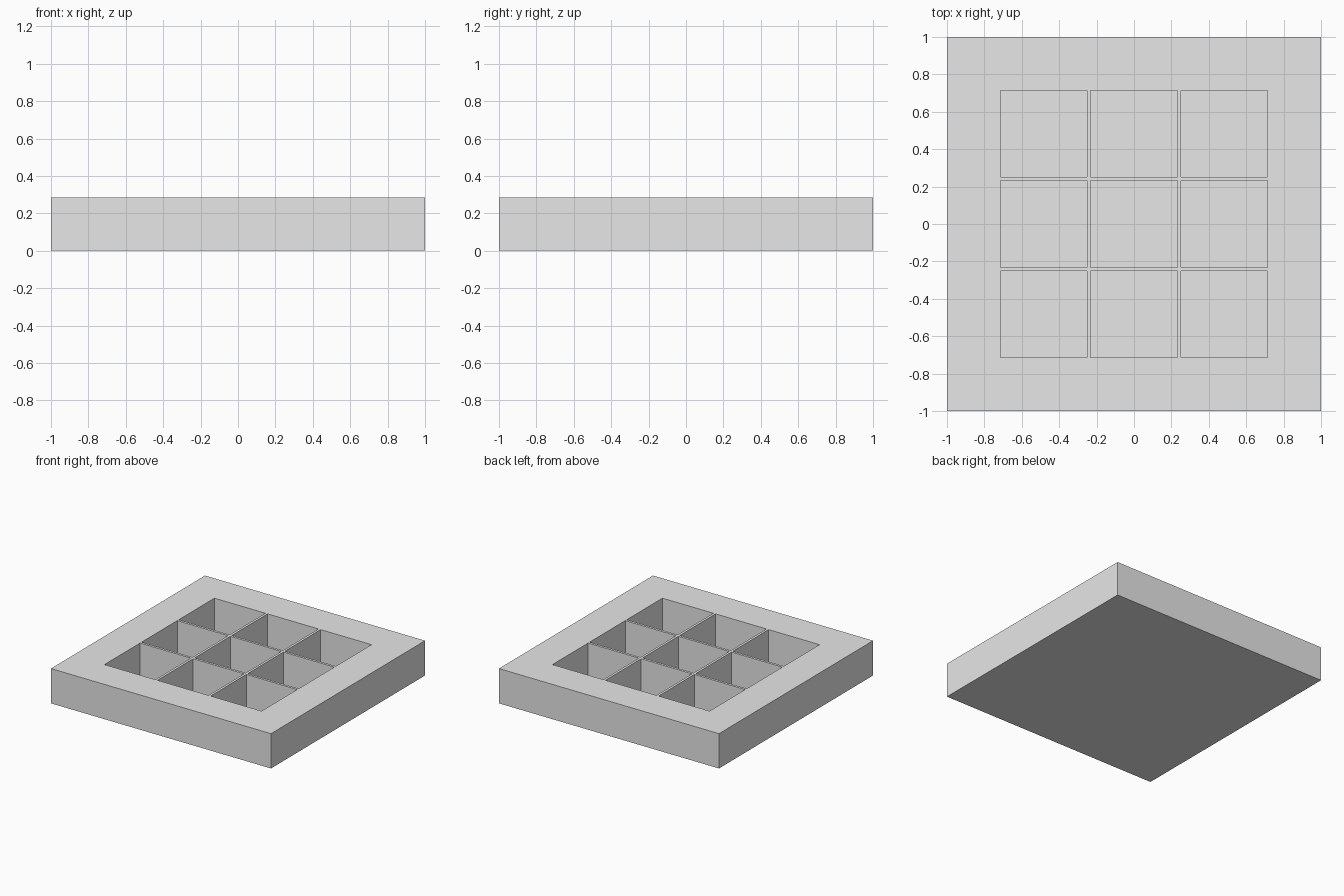
import bpy
import bmesh

default = bpy.data.objects.get("Cube")
if default:
    bpy.data.objects.remove(default, do_unlink=True)

HEIGHT = 0.286     # overall height
INNER = 0.714      # half width of the recessed area
WALL = 0.02        # divider thickness
FLOOR = 0.01       # thickness under the pockets
CELL = (2 * INNER - 2 * WALL) / 3

grey = bpy.data.materials.new("light_grey")
grey.use_nodes = True
grey.diffuse_color = (0.8, 0.8, 0.8, 1)
grey.node_tree.nodes["Principled BSDF"].inputs["Base Color"].default_value = (0.8, 0.8, 0.8, 1)

# Grid lines: outer edges plus both sides of each pocket
lines = [-1.0]
for i in range(3):
    start = -INNER + i * (CELL + WALL)
    lines += [start, start + CELL]
lines.append(1.0)

bm = bmesh.new()


def face(*points):
    bm.faces.new([bm.verts.new(p) for p in points])


# Top rim, dividers and pockets: odd cells in both directions are sunk
n = len(lines) - 1
for i in range(n):
    for j in range(n):
        x0, x1, y0, y1 = lines[i], lines[i + 1], lines[j], lines[j + 1]
        sunk = i % 2 == 1 and j % 2 == 1
        z = FLOOR if sunk else HEIGHT
        ring = [(x0, y0), (x1, y0), (x1, y1), (x0, y1)]
        face(*[(x, y, z) for x, y in ring])
        if sunk:
            for a, b in zip(ring, ring[1:] + ring[:1]):
                face((*a, HEIGHT), (*b, HEIGHT), (*b, FLOOR), (*a, FLOOR))

# Outer sides and underside, split along the same grid so the shell closes
for a, b in zip(lines, lines[1:]):
    for s in (-1, 1):
        face((a, s, 0), (b, s, 0), (b, s, HEIGHT), (a, s, HEIGHT))
        face((s, a, 0), (s, b, 0), (s, b, HEIGHT), (s, a, HEIGHT))
    for c, d in zip(lines, lines[1:]):
        face((a, c, 0), (a, d, 0), (b, d, 0), (b, c, 0))

bmesh.ops.remove_doubles(bm, verts=bm.verts, dist=0.0001)
bmesh.ops.recalc_face_normals(bm, faces=bm.faces)
# Merge coplanar strips into clean flat faces
bmesh.ops.dissolve_limit(bm, angle_limit=0.01, verts=bm.verts, edges=bm.edges)

mesh = bpy.data.meshes.new("compartment_tray")
bm.to_mesh(mesh)
bm.free()
mesh.materials.append(grey)
tray = bpy.data.objects.new("compartment_tray", mesh)
bpy.context.collection.objects.link(tray)
